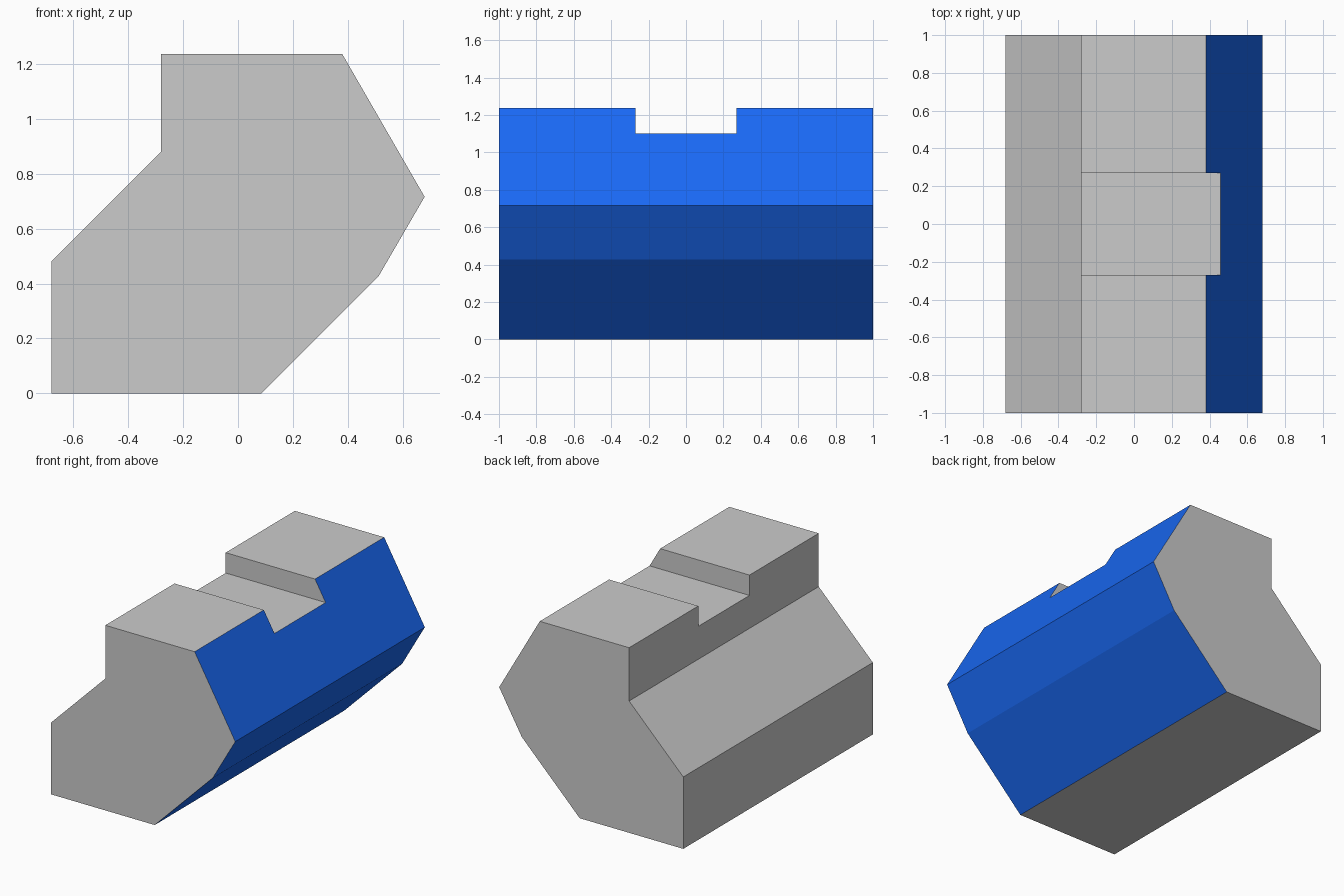
import bpy, bmesh

if "Cube" in bpy.data.objects:
    bpy.data.objects.remove(bpy.data.objects["Cube"])


def prism(name, profile, y0, y1):
    """Extrude an (x, z) outline, counter-clockwise seen from the front, from y0 to y1."""
    bm = bmesh.new()
    face = bm.faces.new([bm.verts.new((x, y0, z)) for x, z in profile])
    ext = bmesh.ops.extrude_face_region(bm, geom=[face], use_keep_orig=True)
    verts = [v for v in ext["geom"] if isinstance(v, bmesh.types.BMVert)]
    bmesh.ops.translate(bm, verts=verts, vec=(0, y1 - y0, 0))
    bmesh.ops.recalc_face_normals(bm, faces=bm.faces)
    mesh = bpy.data.meshes.new(name)
    bm.to_mesh(mesh)
    bm.free()
    obj = bpy.data.objects.new(name, mesh)
    bpy.context.collection.objects.link(obj)
    return obj


# Main block: stepped back on the left, faceted nose on the right
block = prism("block", [(-0.68, 0), (0.085, 0), (0.513, 0.428), (0.68, 0.716),
                        (0.38, 1.236), (-0.28, 1.236), (-0.28, 0.88), (-0.68, 0.48)],
              -1, 1)

# Blue paint on the three right-hand facets
blue = bpy.data.materials.new("blue_paint")
blue.diffuse_color = (0.01, 0.14, 0.9, 1)
blue.use_nodes = True
blue.node_tree.nodes["Principled BSDF"].inputs["Base Color"].default_value = blue.diffuse_color
block.data.materials.append(None)
block.data.materials.append(blue)
for face in block.data.polygons:
    if face.normal.x > 0.3:
        face.material_index = 1

# Slot across the top
slot = prism("slot_cutter", [(-0.5, 1.1), (0.8, 1.1), (0.8, 1.5), (-0.5, 1.5)], -0.27, 0.27)
slot.hide_render = True
slot.hide_set(True)
cut = block.modifiers.new("slot", "BOOLEAN")
cut.operation = "DIFFERENCE"
cut.solver = "EXACT"
cut.object = slot

# Bake the cut and drop the helper
bpy.context.view_layer.objects.active = block
bpy.ops.object.modifier_apply(modifier=cut.name)
bpy.data.objects.remove(slot)
